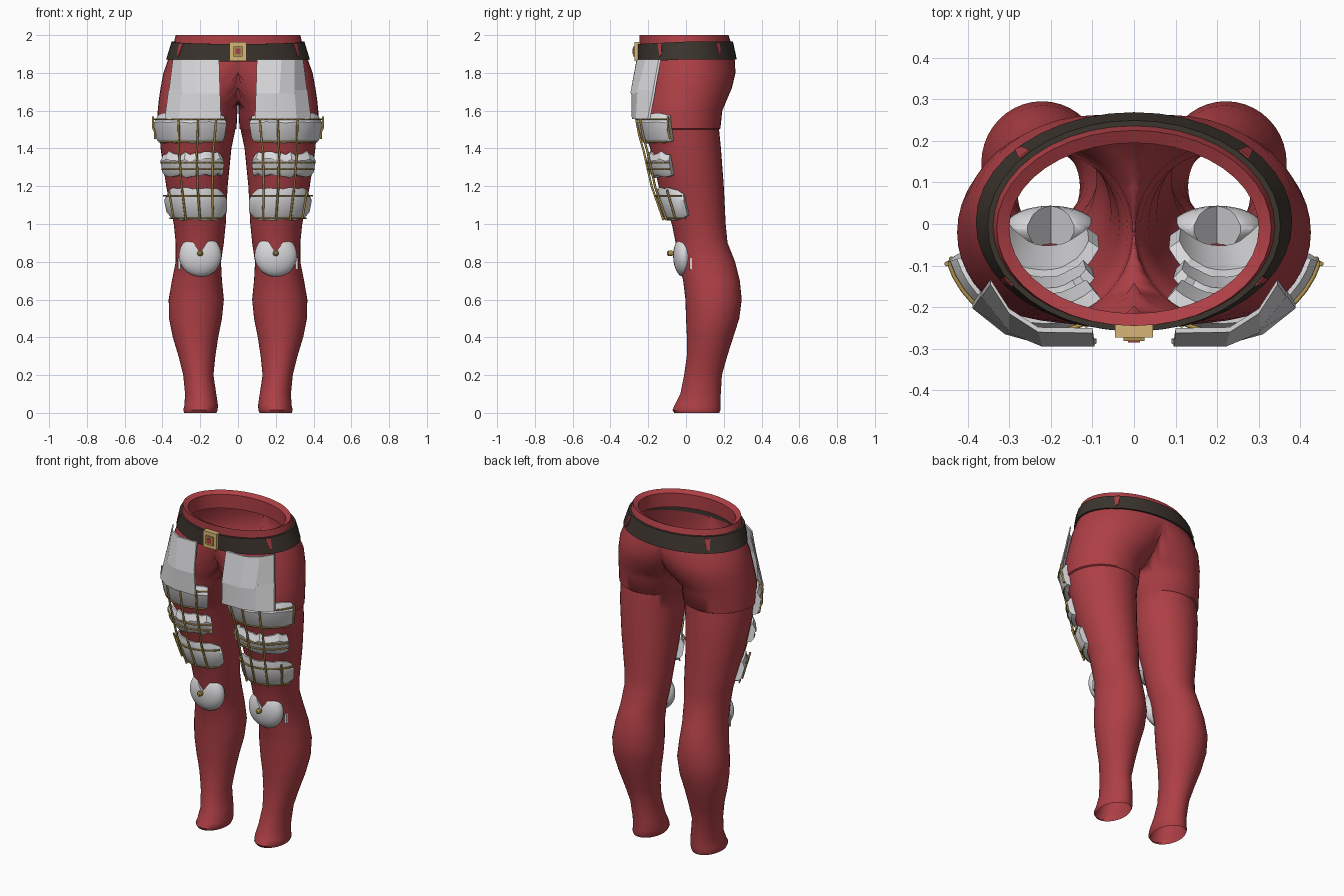
import bpy, bmesh, math, random
from mathutils import Vector

if "Cube" in bpy.data.objects:
    bpy.data.objects.remove(bpy.data.objects["Cube"])

random.seed(4)


def material(name, rgb):
    m = bpy.data.materials.new(name)
    m.diffuse_color = (*rgb, 1)
    m.use_nodes = True
    m.node_tree.nodes["Principled BSDF"].inputs["Base Color"].default_value = m.diffuse_color
    return m


RED = material("red_cloth", (0.42, 0.05, 0.06))
WHITE = material("pale_armour", (0.70, 0.70, 0.72))
BROWN = material("dark_leather", (0.045, 0.035, 0.027))
TAN = material("pale_gold", (0.68, 0.46, 0.18))
GOLD = material("dark_gold", (0.42, 0.28, 0.07))

# Half-body sections: z, inner x, outer x, front y, back y
SECTIONS = [
    (2.00, -.33, .33, -.245, .225), (1.92, -.35, .35, -.245, .25),
    (1.87, -.37, .37, -.245, .258), (1.80, -.22, .395, -.245, .262),
    (1.72, -.13, .41, -.24, .243), (1.65, -.05, .42, -.235, .213),
    (1.60, .003, .425, -.23, .192), (1.505, .008, .425, -.225, .182),
    (1.50, .014, .416, -.22, .175), (1.40, .035, .41, -.19, .185),
    (1.20, .055, .38, -.145, .20), (1.00, .065, .34, -.075, .21),
    (.90, .075, .33, -.055, .22), (.80, .09, .33, -.04, .26),
    (.70, .085, .35, -.015, .285), (.60, .075, .367, -.003, .295),
    (.50, .085, .365, 0, .282), (.40, .105, .345, .005, .25),
    (.30, .12, .315, .004, .218), (.20, .13, .29, -.01, .19),
    (.10, .115, .28, -.03, .184), (.04, .106, .284, -.06, .182),
    (.015, .108, .29, -.072, .182), (0, .115, .285, -.062, .176),
]


def section(z):
    for a, b in zip(SECTIONS, SECTIONS[1:]):
        if z >= b[0]:
            t = (z - b[0]) / (a[0] - b[0])
            return [q + (p - q) * t for p, q in zip(a[1:], b[1:])]
    return SECTIONS[-1][1:]


def surf(z, deg, off=0.0):
    """Point on the leg surface; -90 degrees faces forward."""
    xi, xo, yf, yb = section(z)
    a = math.radians(deg)
    return Vector(((xi + xo) / 2 + ((xo - xi) / 2 + off) * math.cos(a),
                   (yf + yb) / 2 + ((yb - yf) / 2 + off) * math.sin(a), z))


def finish(name, bm, mat, mirror=True, angle=40):
    bmesh.ops.recalc_face_normals(bm, faces=bm.faces)
    me = bpy.data.meshes.new(name)
    bm.to_mesh(me)
    bm.free()
    ob = bpy.data.objects.new(name, me)
    bpy.context.collection.objects.link(ob)
    me.materials.append(mat)
    bpy.ops.object.select_all(action='DESELECT')
    ob.select_set(True)
    bpy.context.view_layer.objects.active = ob
    bpy.ops.object.shade_smooth_by_angle(angle=math.radians(angle))
    if mirror:
        ob.modifiers.new("mirror", 'MIRROR').merge_threshold = 0.0005
    return ob


def loft(name, rings, mat, caps=True, mirror=True, angle=40, seam=False):
    """Bridge equal closed rings; seam removes faces on the mirror plane."""
    bm = bmesh.new()
    vs = [[bm.verts.new(p) for p in r] for r in rings]
    n = len(rings[0])
    for r, s in zip(vs, vs[1:]):
        for i in range(n):
            f = (r[i], r[(i + 1) % n], s[(i + 1) % n], s[i])
            if not (seam and all(v.co.x < 1e-4 for v in f)):
                bm.faces.new(f)
    if caps:
        bm.faces.new(vs[0])
        bm.faces.new(vs[-1])
    return finish(name, bm, mat, mirror, angle)


def box(name, centre, size, mat, mirror=False):
    bm = bmesh.new()
    bmesh.ops.create_cube(bm, size=1)
    for v in bm.verts:
        v.co = Vector(c + s * q for c, s, q in zip(centre, size, v.co))
    return finish(name, bm, mat, mirror, 30)


# Trousers: open at waist and ankles, folded inward at the waist
def body_ring(z, off=0.0):
    pts = [surf(z, i * 9, off) for i in range(40)]
    for p in pts:
        p.x = max(p.x, 0)
        if p.x < 1e-4:
            p.x = 0
    return pts


fold = [[Vector((p.x, p.y, z)) for p in body_ring(2.0, off)]
        for z, off in ((1.90, -.03), (1.985, -.03))]
loft("trousers", fold + [body_ring(s[0]) for s in SECTIONS], RED,
     caps=False, seam=True, angle=50)

# Belt, dipping slightly at the front
belt = []
for d in range(-90, 91, 9):
    dip = -.012 * max(0, -math.sin(math.radians(d)))
    lo, hi = 1.872 + dip, 1.965 + dip
    ring = [surf(lo, d, -.004), surf(lo, d, .011), surf(hi, d, .013), surf(hi, d, -.004)]
    for p in ring:
        p.x = max(p.x, 0) if abs(d) < 90 else 0
    belt.append(ring)
loft("belt", belt, BROWN, caps=False)

# Cloth patches showing through the belt
for k, d in enumerate((-32, 42)):
    quad = [(1.955, -3), (1.955, 3), (1.90, 1.5), (1.885, -1)]
    loft(f"belt_patch_{k}", [[surf(z, d + a, o) for z, a in quad] for o in (.010, .016)], RED)

# Buckle with a raised frame and a red centre
box("buckle", (0, -.258, 1.914), (.092, .03, .10), TAN)
box("buckle_frame", (0, -.275, 1.914), (.05, .012, .052), GOLD)
box("buckle_centre", (0, -.28, 1.914), (.028, .009, .03), RED)


# Hip guards: two overlapping sloped panels
def panel(name, top, bottom, z0, z1, shift):
    rings = []
    for (xa, ya), (xb, yb) in zip(top, bottom):
        back = Vector((0, .012, 0))
        a, b = Vector((xa, ya + shift, z0)), Vector((xb, yb + shift, z1))
        rings.append([a, b, b + back, a + back])
    loft(name, rings, WHITE, angle=25)


upper = [(.10, -.262), (.23, -.26), (.30, -.215), (.345, -.145)]
middle = [(.095, -.295), (.22, -.295), (.30, -.262), (.368, -.178)]
lower = [(.09, -.292), (.22, -.292), (.31, -.27), (.388, -.208)]
panel("hip_guard_upper", upper, middle, 1.87, 1.69, 0)
panel("hip_guard_lower", middle, lower, 1.71, 1.555, .005)


# Thigh plates: curved padded bands sunk into the leg
def thigh_plate(name, z0, z1, d0, d1, jag, round_ends):
    rings, n = [], 14
    for i in range(n + 1):
        t = i / n
        d = d0 + (d1 - d0) * t
        end = abs(2 * t - 1) ** 6 * round_ends
        hi = z1 - end + random.uniform(-jag, jag)
        lo = z0 + end + random.uniform(-jag, jag)
        h = hi - lo
        rings.append([surf(lo, d, -.03), surf(lo, d, .022), surf(lo + .15 * h, d, .033),
                      surf(lo + .7 * h, d, .033), surf(hi, d, .010), surf(hi, d, -.03)])
    loft(name, rings, WHITE, angle=32)


thigh_plate("thigh_plate_top", 1.43, 1.585, -130, -17, .005, .012)
thigh_plate("thigh_plate_middle", 1.255, 1.375, -134, -27, .012, .01)
thigh_plate("thigh_plate_bottom", 1.02, 1.19, -146, -16, .004, .03)


# Gold bars following the thigh
def bars(name, paths, r):
    cu = bpy.data.curves.new(name, 'CURVE')
    cu.dimensions = '3D'
    cu.bevel_depth = r
    cu.bevel_resolution = 1
    cu.use_fill_caps = True
    for path in paths:
        sp = cu.splines.new('POLY')
        sp.points.add(len(path) - 1)
        for p, q in zip(sp.points, path):
            p.co = (*q, 1)
    cu.materials.append(GOLD)
    ob = bpy.data.objects.new(name, cu)
    bpy.context.collection.objects.link(ob)
    ob.modifiers.new("mirror", 'MIRROR')


def hoop(z, d0, d1, off):
    return [surf(z, d0 + (d1 - d0) * i / 12, off) for i in range(13)]


def upright(d, z0, z1, off=.037):
    return [surf(z1 + (z0 - z1) * i / 6, d, off) for i in range(7)]


bars("thigh_uprights", [upright(d, 1.02, 1.56) for d in (-114, -91, -66)]
     + [upright(-18, 1.45, 1.57), upright(-40, 1.03, 1.18)], .006)
bars("thigh_hoops", [hoop(1.555, -130, -17, .032), hoop(1.435, -125, -25, .026),
                     hoop(1.325, -132, -28, .034), hoop(1.29, -132, -28, .034),
                     hoop(1.15, -142, -18, .033), hoop(1.03, -138, -22, .026)], .005)

# Knee cap: flattened ellipsoid with a notch cut into the top
RX, RY, RZ, KX, KY, KZ = .112, .056, .113, .2, -.012, .833
rings = []
for i in range(25):
    dx = RX * math.sin(math.radians(-89 + 178 * i / 24))
    hz = RZ * math.sqrt(1 - (dx / RX) ** 2)
    top = min(hz, .016 + 1.45 * abs(dx))
    front, back = [], []
    for j in range(13):
        dz = -hz + (top + hz) * (1 - math.cos(math.pi * j / 12)) / 2
        y = RY * math.sqrt(max(0, 1 - (dx / RX) ** 2 - (dz / RZ) ** 2))
        front.append(Vector((KX + dx, KY - y, KZ + dz)))
        back.append(Vector((KX + dx, KY + y, KZ + dz)))
    rings.append(front + back[::-1])
loft("knee_cap", rings, WHITE, angle=45)

# Knee stud
loft("knee_stud", [[Vector((KX + r * math.cos(a * math.pi / 5), y, .845 + r * math.sin(a * math.pi / 5)))
                    for a in range(10)] for y, r in ((-.06, .008), (-.08, .016), (-.092, .016), (-.10, .008))],
     GOLD)
# Knee side strap end
box("knee_strap_end", (.308, .025, .79), (.02, .014, .06), WHITE, mirror=True)
